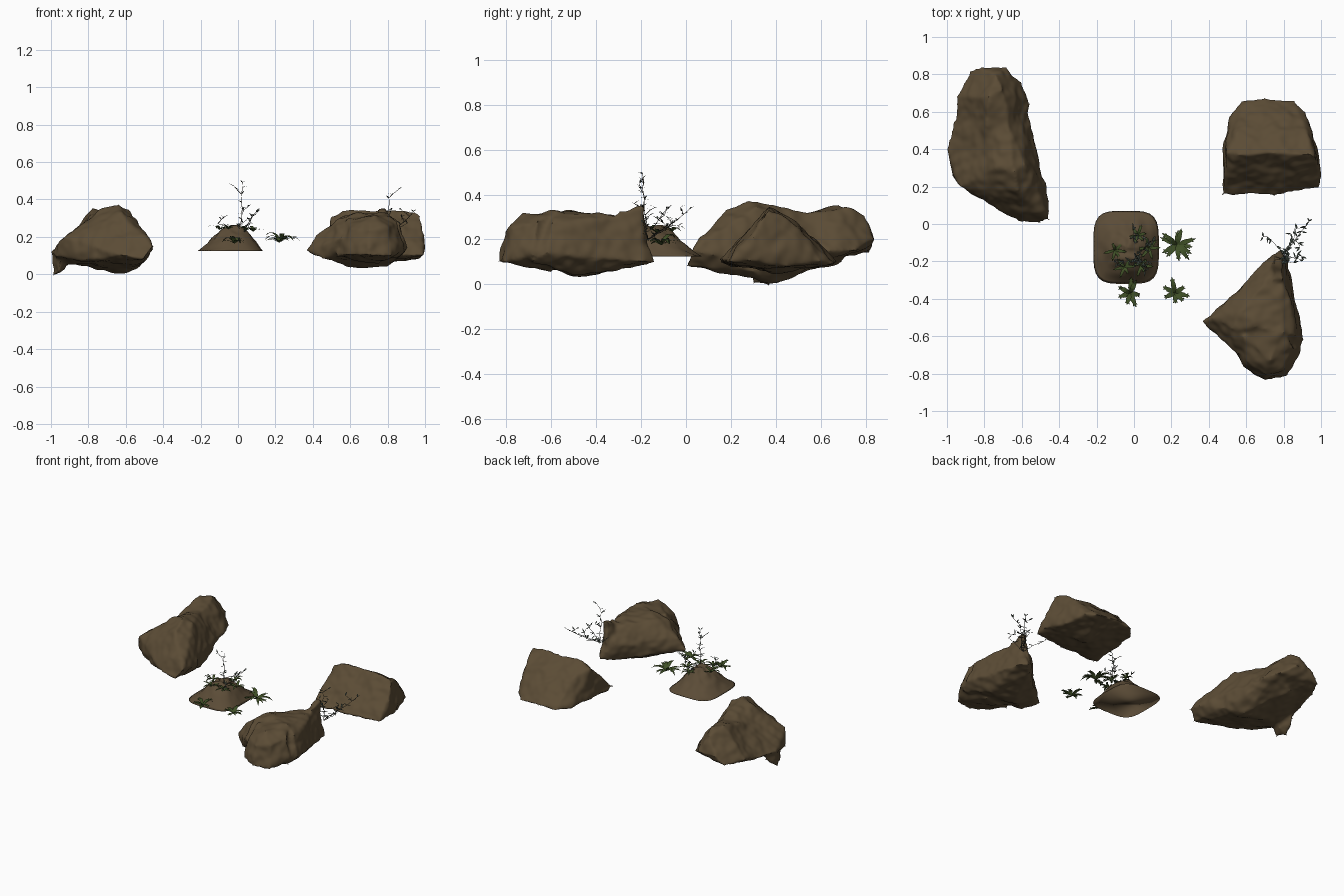
import bpy, bmesh, math, random
from mathutils import Vector, noise

random.seed(4)
if "Cube" in bpy.data.objects:
    bpy.data.objects.remove(bpy.data.objects["Cube"])


def material(name, colour):
    mat = bpy.data.materials.new(name)
    mat.use_nodes = True
    mat.diffuse_color = (*colour, 1)
    shader = mat.node_tree.nodes["Principled BSDF"]
    shader.inputs["Base Color"].default_value = (*colour, 1)
    shader.inputs["Roughness"].default_value = 0.9
    return mat


stone = material("stone brown", (0.105, 0.072, 0.036))
soil = material("soil brown", (0.105, 0.072, 0.038))
green = material("fern green", (0.05, 0.08, 0.02))
bark = material("twig bark", (0.05, 0.045, 0.035))
dull = material("twig leaf", (0.05, 0.065, 0.05))


def add_object(name, mesh, *mats):
    obj = bpy.data.objects.new(name, mesh)
    bpy.context.collection.objects.link(obj)
    for mat in mats:
        mesh.materials.append(mat)
    return obj


def finish(bm, name, *mats, smooth=False):
    mesh = bpy.data.meshes.new(name)
    bm.to_mesh(mesh)
    bm.free()
    if smooth:
        mesh.shade_smooth()
    return add_object(name, mesh, *mats)


def rock(name, *lumps):
    """Fuse convex lumps, soften their edges, then roughen the surface."""
    bm = bmesh.new()
    for points in lumps:
        verts = [bm.verts.new(p) for p in points]
        hull = bmesh.ops.convex_hull(bm, input=verts)
        spare = {v for v in hull["geom_interior"] if isinstance(v, bmesh.types.BMVert)}
        bmesh.ops.delete(bm, geom=list(spare), context="VERTS")
    bmesh.ops.recalc_face_normals(bm, faces=bm.faces)
    rough = finish(bm, name + "_rough")
    remesh = rough.modifiers.new("fuse", "REMESH")
    remesh.mode = "VOXEL"
    remesh.voxel_size = 0.01
    soften = rough.modifiers.new("soften", "SMOOTH")
    soften.factor = 0.5
    soften.iterations = 8
    graph = bpy.context.evaluated_depsgraph_get()
    mesh = bpy.data.meshes.new_from_object(rough.evaluated_get(graph))
    bpy.data.objects.remove(rough)
    normals = [v.normal.copy() for v in mesh.vertices]
    for v, n in zip(mesh.vertices, normals):
        bump = 0.011 * noise.noise(v.co * 9) + 0.007 * noise.noise(v.co * 21)
        v.co += n * (bump - 0.003)
    mesh.name = name
    mesh.shade_smooth()
    add_object(name, mesh, stone)


# Long ridged rock at the back right, with a small toe at its outer edge
rock("long_rock",
     [(-.96, .37, .06), (-1, .4, .12), (-.98, .25, .09), (-.97, .55, .12), (-.93, .2, .2),
      (-.82, .14, .07), (-.62, .01, .1), (-.5, 0, .08), (-.45, .02, .15), (-.45, .12, .13),
      (-.57, .05, .2), (-.62, .18, .33), (-.64, .28, .38), (-.58, .32, .35), (-.74, .3, .34),
      (-.6, .4, 0), (-.5, .3, .05), (-.53, .45, .15), (-.68, .55, .32), (-.8, .6, .28),
      (-.75, .7, .1), (-.6, .7, .14)],
     [(-.96, .5, .1), (-.95, .68, .15), (-.88, .82, .14), (-.82, .84, .2), (-.68, .84, .2),
      (-.6, .76, .15), (-.56, .64, .15), (-.58, .4, .06), (-.78, .68, .36), (-.7, .72, .35),
      (-.74, .8, .31), (-.8, .45, .29), (-.8, .3, .06), (-.65, .45, .3)],
     [(-.99, .37, -.01), (-.96, .3, 0), (-.92, .37, .02), (-1, .4, .12), (-.95, .25, .1),
      (-.88, .36, .1), (-.96, .47, .07)])

# Wedge shaped rock at the back left
rock("wedge_rock",
     [(.47, .15, .1), (.48, .2, .08), (.47, .42, .1), (.51, .57, .09), (.57, .66, .09),
      (.7, .68, .1), (.86, .66, .09), (.92, .6, .1), (.96, .45, .08), (1, .28, .1),
      (.99, .19, .1), (.75, .15, .11), (1, .3, .21), (.48, .28, .2), (.5, .38, .31),
      (.56, .37, .34), (.75, .38, .35), (.95, .37, .34), (.98, .35, .32), (.93, .48, .27),
      (.55, .49, .27), (.75, .51, .27), (.75, .4, .05)])

# Craggy rock at the front left: body, rear peak and front block
rock("craggy_rock",
     [(.37, -.52, .13), (.42, -.5, .21), (.45, -.6, .08), (.52, -.56, .29), (.55, -.7, .2),
      (.5, -.42, .1), (.58, -.46, .32), (.7, -.2, .2), (.72, -.2, .08), (.78, -.14, .1),
      (.83, -.19, .1), (.86, -.4, .1), (.83, -.4, .29), (.79, -.2, .3), (.91, -.62, .14),
      (.87, -.6, .28), (.8, -.58, .33), (.65, -.55, .33), (.7, -.4, .3), (.6, -.5, .03),
      (.8, -.5, .04), (.88, -.69, .1)],
     [(.75, -.19, .35), (.79, -.19, .35), (.8, -.3, .33), (.74, -.3, .32), (.75, -.16, .15),
      (.81, -.19, .15), (.8, -.4, .15), (.69, -.3, .15)],
     [(.58, -.77, .1), (.6, -.74, .25), (.7, -.84, .1), (.7, -.81, .24), (.82, -.81, .1),
      (.81, -.78, .25), (.89, -.68, .13), (.86, -.66, .29), (.73, -.73, .32), (.58, -.6, .3),
      (.78, -.55, .33), (.52, -.66, .09), (.75, -.6, .05)])


# Soil mound: squarish rings rising to an off-centre top, with a flat underside
def ground(x, y, t=0.0):
    r = math.hypot((x + .02) / .15, (y + .15) / .17)
    dome = .115 * math.exp(-1.2 * r ** 2.4)
    z = .125 + dome * (1 - t ** 5) + .025 * (1 - t)
    return z + .018 * noise.noise(Vector((x, y, 0)) * 24) * (1 - t ** 3)


bm = bmesh.new()
sides, rings = 48, 16
layers = []
for i in range(1, rings + 1):
    t, layer = i / rings, []
    for k in range(sides):
        a = math.tau * k / sides
        c, s = math.cos(a), math.sin(a)
        reach = t / (abs(c) ** 4 + abs(s) ** 4) ** .25
        x, y = -.042 + .175 * c * reach, -.125 + .195 * s * reach
        layer.append(bm.verts.new((x, y, ground(x, y, t))))
    layers.append(layer)
peak = bm.verts.new((-.042, -.125, ground(-.042, -.125)))
for k in range(sides):
    n = (k + 1) % sides
    bm.faces.new((peak, layers[0][k], layers[0][n]))
    for low, high in zip(layers[1:], layers):
        bm.faces.new((high[k], low[k], low[n], high[n]))
bm.faces.new(list(reversed(layers[-1])))
finish(bm, "soil_mound", soil, smooth=True)


def blade(bm, start, direction, length, width, droop, mat=0, steps=4):
    """Pointed leaf that arches over along its length."""
    side = direction.cross(Vector((0, 0, 1)))
    side = side.normalized() if side.length > .01 else Vector((1, 0, 0))
    previous = None
    for i in range(steps + 1):
        t = i / steps
        mid = start + direction * length * t - Vector((0, 0, droop * t * t))
        half = side * width * (.1 + math.sin(math.pi * t ** .8)) * .5
        pair = [bm.verts.new(mid - half), bm.verts.new(mid + half)]
        if previous:
            face = bm.faces.new((previous[0], previous[1], pair[1], pair[0]))
            face.material_index = mat
        previous = pair


def fern(name, x, y, z, radius, count, width=.024):
    bm = bmesh.new()
    for k in range(count):
        a = math.tau * k / count + random.uniform(-.3, .3)
        lift = random.uniform(.5, 1.7)
        d = Vector((math.cos(a), math.sin(a), lift))
        size = radius * random.uniform(.65, 1.1)
        droop = size * lift * random.uniform(.7, 1)
        blade(bm, Vector((x, y, z)), d, size, width, droop, steps=6)
        # Side leaflets give each frond its ragged edge
        for t in (.4, .7):
            root = Vector((x, y, z - droop * t * t)) + d * size * t
            for turn in (-.7, .7):
                leaf = Vector((math.cos(a + turn), math.sin(a + turn), .2))
                blade(bm, root, leaf, width * .8, width * .35, .004, steps=2)
    finish(bm, name, green)


fern("fern_side", .23, -.11, .175, .1, 11)
fern("fern_corner", .22, -.37, .17, .08, 7)
fern("fern_front", -.02, -.37, .165, .08, 7)
for i, (x, y) in enumerate([(.04, -.22), (-.1, -.14), (.02, -.06), (-.05, -.23), (.08, -.13)]):
    fern(f"mound_fern_{i + 1}", x, y, ground(x, y) + .004, .06, 6, .015)


def tube(bm, a, b, radius):
    axis = (b - a).normalized()
    u = axis.orthogonal().normalized()
    w = axis.cross(u)
    ends = [[bm.verts.new(p + (u * math.cos(q) + w * math.sin(q)) * radius)
             for q in (0, math.tau / 3, math.tau * 2 / 3)] for p in (a, b)]
    for k in range(3):
        n = (k + 1) % 3
        bm.faces.new((ends[0][k], ends[0][n], ends[1][n], ends[1][k]))


def twig(bm, start, end, steps, branch=True):
    """Crooked stem with narrow leaves and short side shoots."""
    start, end = Vector(start), Vector(end)
    here = start
    for i in range(1, steps + 1):
        t = i / steps
        wobble = Vector([random.uniform(-.007, .007) for _ in range(3)])
        there = start.lerp(end, t) + wobble
        tube(bm, here, there, .0024 - .0012 * t)
        for _ in range(2):
            a = random.uniform(0, math.tau)
            d = Vector((math.cos(a), math.sin(a), random.uniform(.2, 1))).normalized()
            blade(bm, there, d, random.uniform(.025, .04), .008, .006, 1, 3)
        if branch and i > 1 and i % 3 == 0:
            a = random.uniform(0, math.tau)
            shoot = Vector((math.cos(a), math.sin(a), .8)) * .045
            twig(bm, there, there + shoot, 2, False)
        here = there


def shrub(name, base, tips):
    bm = bmesh.new()
    for tip in tips:
        twig(bm, base, tip, max(3, int((Vector(tip) - Vector(base)).length / .033)))
    finish(bm, name, bark, dull)


shrub("mound_shrub", (.01, -.18, .22),
      [(.03, -.19, .49), (.1, -.08, .33), (-.11, -.2, .27), (0, -.03, .27), (.06, -.25, .26)])
shrub("rock_shrub", (.8, -.17, .2),
      [(.81, -.19, .41), (.94, .01, .33), (.9, -.19, .27), (.74, -.09, .25), (.86, -.06, .27)])
